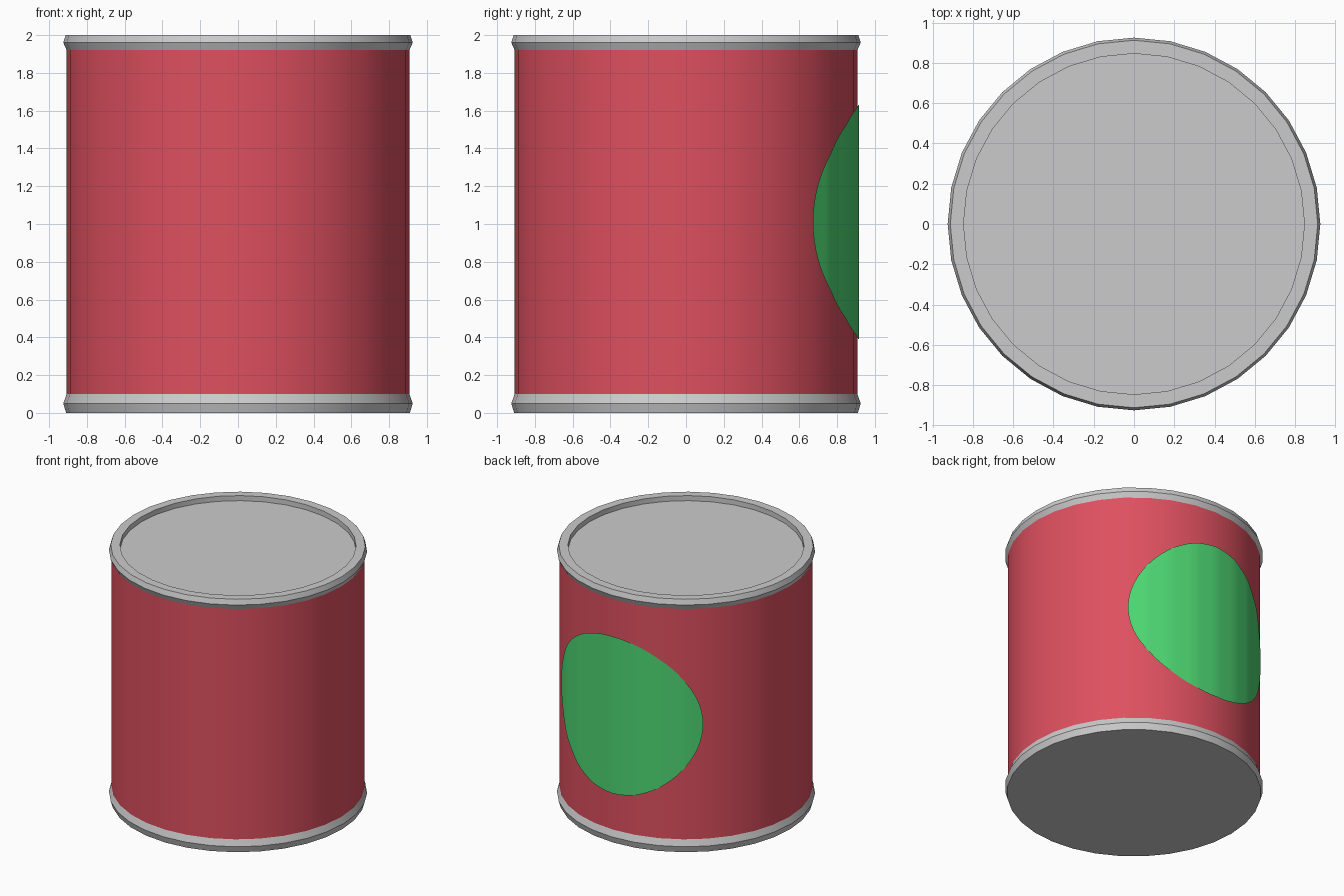
import bpy, bmesh, math

if "Cube" in bpy.data.objects:
    bpy.data.objects.remove(bpy.data.objects["Cube"])

SIDES = 32
R = 0.907


def material(name, colour):
    m = bpy.data.materials.new(name)
    m.diffuse_color = (*colour, 1)
    m.use_nodes = True
    m.node_tree.nodes["Principled BSDF"].inputs["Base Color"].default_value = m.diffuse_color
    return m


def finish(name, bm, mat=None):
    bmesh.ops.recalc_face_normals(bm, faces=bm.faces)
    mesh = bpy.data.meshes.new(name)
    bm.to_mesh(mesh)
    bm.free()
    ob = bpy.data.objects.new(name, mesh)
    bpy.context.collection.objects.link(ob)
    if mat:
        mesh.materials.append(mat)
    bpy.ops.object.select_all(action='DESELECT')
    ob.select_set(True)
    bpy.context.view_layer.objects.active = ob
    bpy.ops.object.shade_smooth_by_angle(angle=math.radians(30))
    return ob


def lathe(name, profile, cap_start=False, cap_end=False, mat=None):
    bm = bmesh.new()
    rings = []
    for r, z in profile:
        rings.append([bm.verts.new((r * math.cos(2 * math.pi * i / SIDES),
                                    r * math.sin(2 * math.pi * i / SIDES), z))
                      for i in range(SIDES)])
    for a, b in zip(rings, rings[1:]):
        for i in range(SIDES):
            j = (i + 1) % SIDES
            bm.faces.new((a[i], a[j], b[j], b[i]))
    if cap_start:
        bm.faces.new(rings[0][::-1])
    if cap_end:
        bm.faces.new(rings[-1])
    return finish(name, bm, mat)


red = material("red_paint", (0.73, 0.08, 0.115))
green = material("green_paint", (0.075, 0.68, 0.17))

# Can wall and the two metal ends
lathe("can_wall", [(R, 0.10), (R, 1.92)], mat=red)
lathe("bottom_rim", [(0.91, 0), (0.925, 0.05), (R, 0.10)], cap_start=True)
lathe("top_rim_and_lid", [(R, 1.92), (0.925, 1.96), (0.912, 2.0),
                          (0.846, 2.0), (0.846, 1.96)], cap_end=True)


# Round label wrapped on the back of the can
def wall_y(x, r):
    step = 2 * math.pi / SIDES
    k = math.floor(math.acos(x / r) / step)
    x0, x1 = r * math.cos(k * step), r * math.cos((k + 1) * step)
    y0, y1 = r * math.sin(k * step), r * math.sin((k + 1) * step)
    return y0 + (y1 - y0) * (x - x0) / (x1 - x0)


LABEL_R, LABEL_Z, COLUMNS = 0.62, 1.01, 40
bm = bmesh.new()
pairs = []
for i in range(COLUMNS + 1):
    t = math.pi * i / COLUMNS
    x, h = LABEL_R * math.cos(t), LABEL_R * math.sin(t)
    y = wall_y(x, R + 0.01)
    top = bm.verts.new((x, y, LABEL_Z + h))
    low = top if i in (0, COLUMNS) else bm.verts.new((x, y, LABEL_Z - h))
    pairs.append((top, low))
for (a, b), (c, d) in zip(pairs, pairs[1:]):
    bm.faces.new(list(dict.fromkeys((a, c, d, b))))
label = finish("round_label", bm, green)
# Make the label face outward
if sum(p.normal.y for p in label.data.polygons) < 0:
    label.data.flip_normals()
